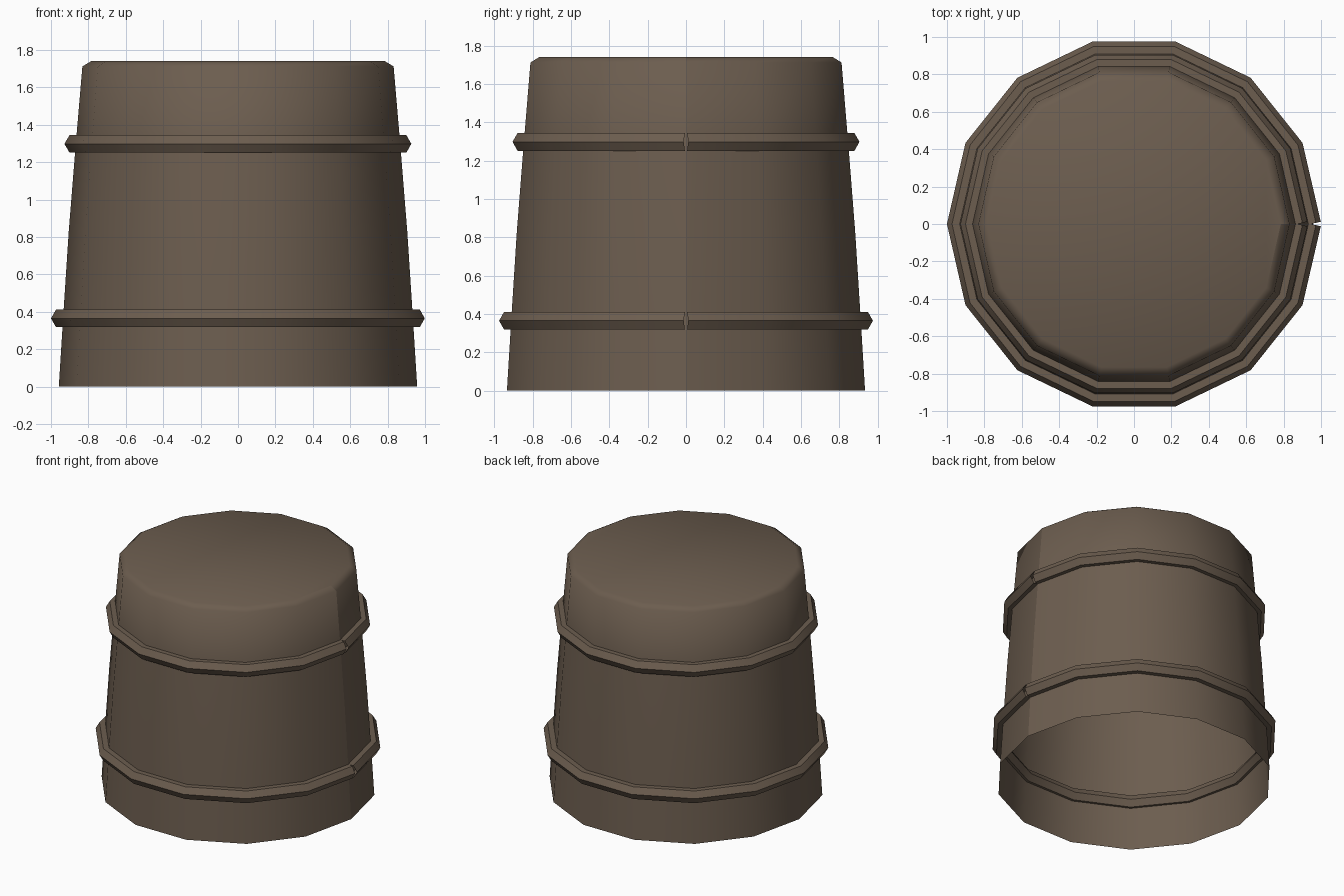
import bpy, math
from mathutils import Vector

if "Cube" in bpy.data.objects:
    bpy.data.objects.remove(bpy.data.objects["Cube"])

N = 14                       # sides of the barrel
STEP = 2 * math.pi / N

wood = bpy.data.materials.new("brown wood")
wood.diffuse_color = (0.15, 0.11, 0.078, 1)
wood.use_nodes = True
wood.node_tree.nodes["Principled BSDF"].inputs["Base Color"].default_value = wood.diffuse_color


def make_object(name, verts, faces):
    mesh = bpy.data.meshes.new(name)
    mesh.from_pydata(verts, [], faces)
    mesh.materials.append(wood)
    mesh.polygons.foreach_set("use_smooth", [True] * len(mesh.polygons))
    mesh.update()
    obj = bpy.data.objects.new(name, mesh)
    bpy.context.collection.objects.link(obj)
    return obj


# Tapered barrel body: open below, chamfered lid, unmerged seam at +x
profile = [(0.958, 0), (0.933, 0.40), (0.905, 0.83), (0.868, 1.29), (0.832, 1.712), (0.785, 1.74)]
P = len(profile)
verts = [(r * math.cos(i * STEP), r * math.sin(i * STEP), z)
         for i in range(N + 1) for r, z in profile]
faces = [(i * P + j, (i + 1) * P + j, (i + 1) * P + j + 1, i * P + j + 1)
         for i in range(N) for j in range(P - 1)]
faces.append([i * P + P - 1 for i in range(N)])
make_object("barrel_body", verts, faces)


# Hoops: hexagonal section, split at +x with square-cut ends
def hoop(name, radius, z, size=0.054):
    verts = []
    for i in range(N + 1):
        a = i * STEP
        # end sections are turned square to their segment
        turn = a + (STEP / 2 if i == 0 else -STEP / 2 if i == N else 0)
        centre = Vector((radius * math.cos(a), radius * math.sin(a), z))
        out = Vector((math.cos(turn), math.sin(turn), 0))
        for k in range(6):
            t = k * math.pi / 3
            verts.append(centre + out * size * math.cos(t) + Vector((0, 0, size * 0.88 * math.sin(t) / 0.866)) * 0.98)
    faces = [(i * 6 + k, (i + 1) * 6 + k, (i + 1) * 6 + (k + 1) % 6, i * 6 + (k + 1) % 6)
             for i in range(N) for k in range(6)]
    obj = make_object(name, verts, faces)
    # crisp edges along the hoop
    for e in obj.data.edges:
        if e.vertices[0] % 6 == e.vertices[1] % 6:
            e.use_edge_sharp = True


hoop("lower_hoop", 0.946, 0.365)
hoop("upper_hoop", 0.874, 1.298)
